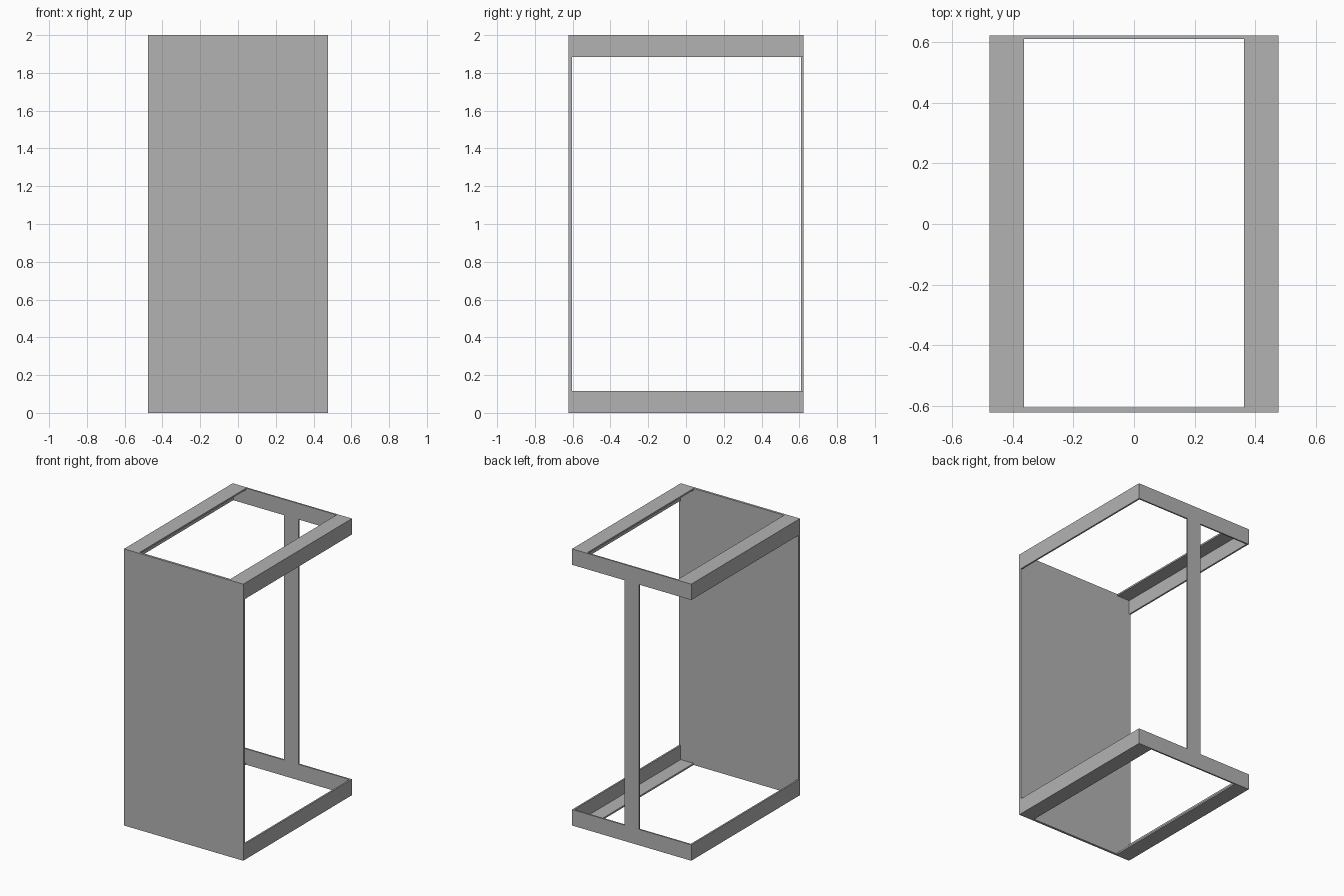
import bpy
import bmesh

cube = bpy.data.objects.get("Cube")
if cube:
    bpy.data.objects.remove(cube, do_unlink=True)

# Overall half sizes, flange width and sheet thicknesses
HX, HY, H = 0.477, 0.621, 2.0
FLANGE = 0.115
RAIL_T, FRONT_T, BACK_T = 0.012, 0.017, 0.011

grey = bpy.data.materials.new("plain grey")
grey.use_nodes = True
colour = (0.45, 0.45, 0.45, 1)
grey.diffuse_color = colour
grey.node_tree.nodes["Principled BSDF"].inputs["Base Color"].default_value = colour


def extrude_profile(name, points, depth):
    """Make a flat outline from 3D points and extrude it along y."""
    bm = bmesh.new()
    face = bm.faces.new([bm.verts.new(p) for p in points])
    result = bmesh.ops.extrude_face_region(bm, geom=[face])
    moved = [v for v in result["geom"] if isinstance(v, bmesh.types.BMVert)]
    bmesh.ops.translate(bm, verts=moved, vec=(0, depth, 0))
    bmesh.ops.recalc_face_normals(bm, faces=bm.faces)
    mesh = bpy.data.meshes.new(name)
    bm.to_mesh(mesh)
    bm.free()
    mesh.materials.append(grey)
    obj = bpy.data.objects.new(name, mesh)
    bpy.context.collection.objects.link(obj)
    return obj


# Solid front sheet
extrude_profile("front_panel",
                [(x, -HY, z) for x, z in ((-HX, 0), (HX, 0), (HX, H), (-HX, H))],
                FRONT_T)

# Back sheet: top and bottom strips joined by a central post
P = FLANGE / 2
half = [(HX, 0), (HX, FLANGE), (P, FLANGE), (P, H - FLANGE), (HX, H - FLANGE), (HX, H)]
outline = half + [(-x, z) for x, z in reversed(half)]
extrude_profile("back_frame", [(x, HY - BACK_T, z) for x, z in outline], BACK_T)

# Four angle-section rails, with flanges turned inward at top and bottom
section = [(0, 0), (FLANGE, 0), (FLANGE, RAIL_T), (RAIL_T, RAIL_T),
           (RAIL_T, FLANGE), (0, FLANGE)]
for side, sx in (("left", 1), ("right", -1)):
    for level, base, sz in (("bottom", 0, 1), ("top", H, -1)):
        extrude_profile(f"{side}_{level}_rail",
                        [(sx * (HX - a), -HY + FRONT_T, base + sz * b) for a, b in section],
                        2 * HY - FRONT_T - BACK_T)
